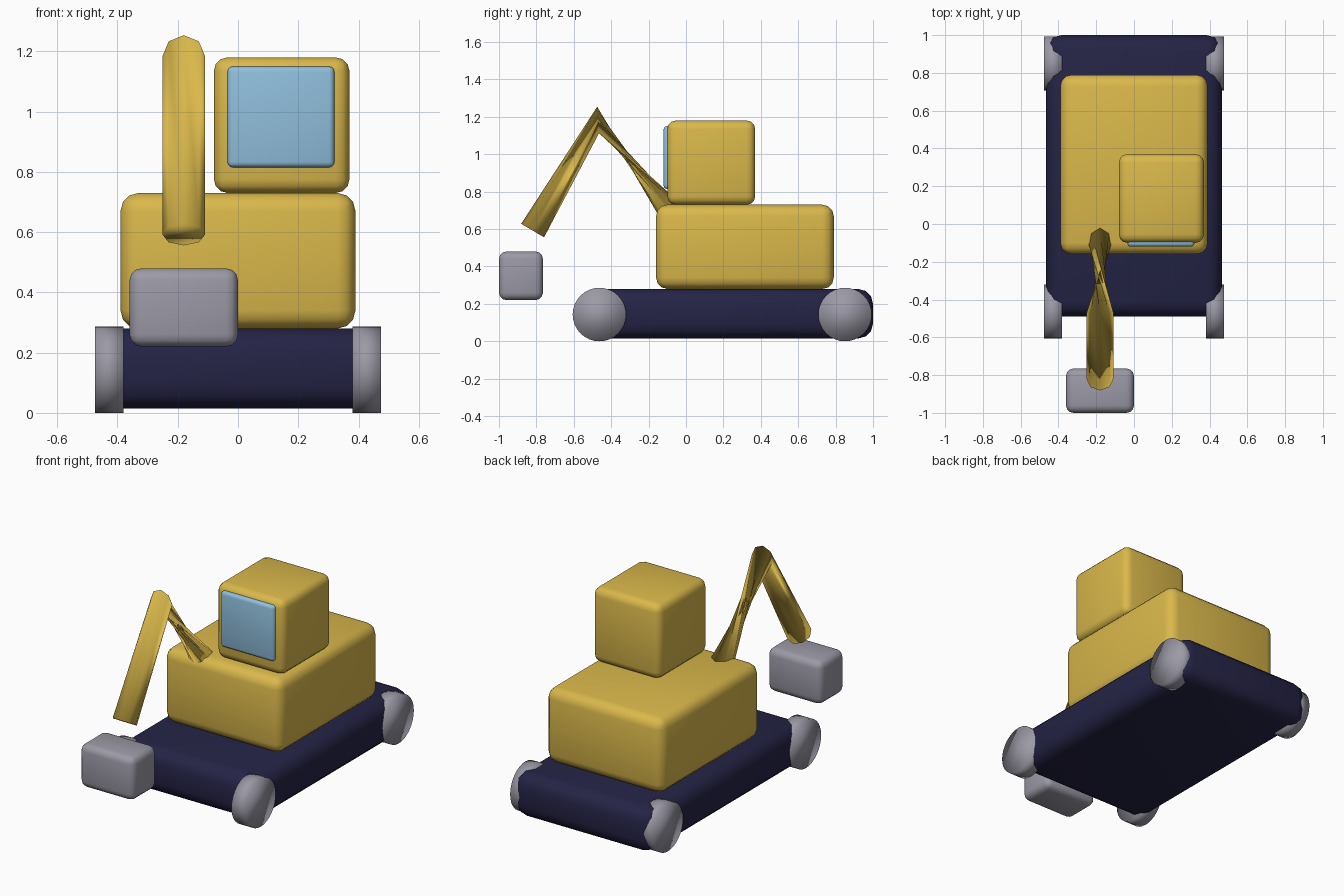
import bpy
import bmesh
from math import cos, sin, pi
from mathutils import Vector

if "Cube" in bpy.data.objects:
    bpy.data.objects.remove(bpy.data.objects["Cube"])


def make_material(name, rgb):
    mat = bpy.data.materials.new(name)
    mat.use_nodes = True
    color = (*rgb, 1)
    mat.diffuse_color = color
    mat.node_tree.nodes["Principled BSDF"].inputs["Base Color"].default_value = color
    return mat


yellow = make_material("yellow paint", (0.70, 0.48, 0.07))
navy = make_material("dark navy rubber", (0.018, 0.017, 0.06))
grey = make_material("grey metal", (0.33, 0.32, 0.38))
blue = make_material("blue glass", (0.28, 0.52, 0.72))


def finish(bm, name, mat):
    bmesh.ops.recalc_face_normals(bm, faces=bm.faces)
    for face in bm.faces:
        face.smooth = True
    mesh = bpy.data.meshes.new(name)
    bm.to_mesh(mesh)
    bm.free()
    mesh.materials.append(mat)
    obj = bpy.data.objects.new(name, mesh)
    bpy.context.collection.objects.link(obj)
    return obj


def rounded_box(name, low, high, radius, mat):
    """Box between two corners with rounded edges."""
    low, high = Vector(low), Vector(high)
    bm = bmesh.new()
    bmesh.ops.create_cube(bm, size=1)
    for v in bm.verts:
        v.co = (low + high) / 2 + v.co * (high - low)
    obj = finish(bm, name, mat)
    bevel = obj.modifiers.new("rounding", "BEVEL")
    bevel.width = radius
    bevel.segments = 3
    return obj


# Undercarriage, body and cab
rounded_box("undercarriage", (-0.465, -0.49, 0.015), (0.465, 1.0, 0.28), 0.08, navy)
rounded_box("body", (-0.39, -0.16, 0.28), (0.39, 0.79, 0.73), 0.06, yellow)
rounded_box("cab", (-0.08, -0.10, 0.73), (0.37, 0.37, 1.18), 0.045, yellow)
rounded_box("windscreen", (-0.035, -0.12, 0.815), (0.32, -0.08, 1.15), 0.018, blue)
rounded_box("bucket", (-0.36, -1.0, 0.22), (0.0, -0.765, 0.48), 0.04, grey)

# Wheels
WHEEL_RADIUS = 0.143
for side, x in (("left", 0.428), ("right", -0.428)):
    for end, y in (("front", -0.463), ("rear", 0.85)):
        bm = bmesh.new()
        bmesh.ops.create_cone(bm, cap_ends=True, segments=32, radius1=WHEEL_RADIUS,
                              radius2=WHEEL_RADIUS, depth=0.095)
        for v in bm.verts:
            v.co = (x + v.co.z, y + v.co.x, WHEEL_RADIUS + v.co.y)
        finish(bm, f"{end}_{side}_wheel", grey)

# Arm: octagonal tube, the boom twisted half a turn so it pinches midway
path = [Vector((-0.18, -0.07, 0.68)), Vector((-0.18, -0.47, 1.183)),
        Vector((-0.18, -0.82, 0.592))]
boom = (path[1] - path[0]).normalized()
stick = (path[2] - path[1]).normalized()
tangents = [boom, (boom + stick).normalized(), stick]
twists = [pi, 0, 0]
across = Vector((1, 0, 0))
SIDES = 8
bm = bmesh.new()
rings = []
for point, tangent, twist in zip(path, tangents, twists):
    up = across.cross(tangent)
    angles = [twist + 2 * pi * i / SIDES for i in range(SIDES)]
    rings.append([bm.verts.new(point + 0.071 * (across * cos(a) + up * sin(a)))
                  for a in angles])
for a, b in zip(rings, rings[1:]):
    for i in range(SIDES):
        j = (i + 1) % SIDES
        bm.faces.new((a[i], a[j], b[j], b[i]))
bm.faces.new(rings[0])
bm.faces.new(rings[-1])
finish(bm, "arm", yellow)
